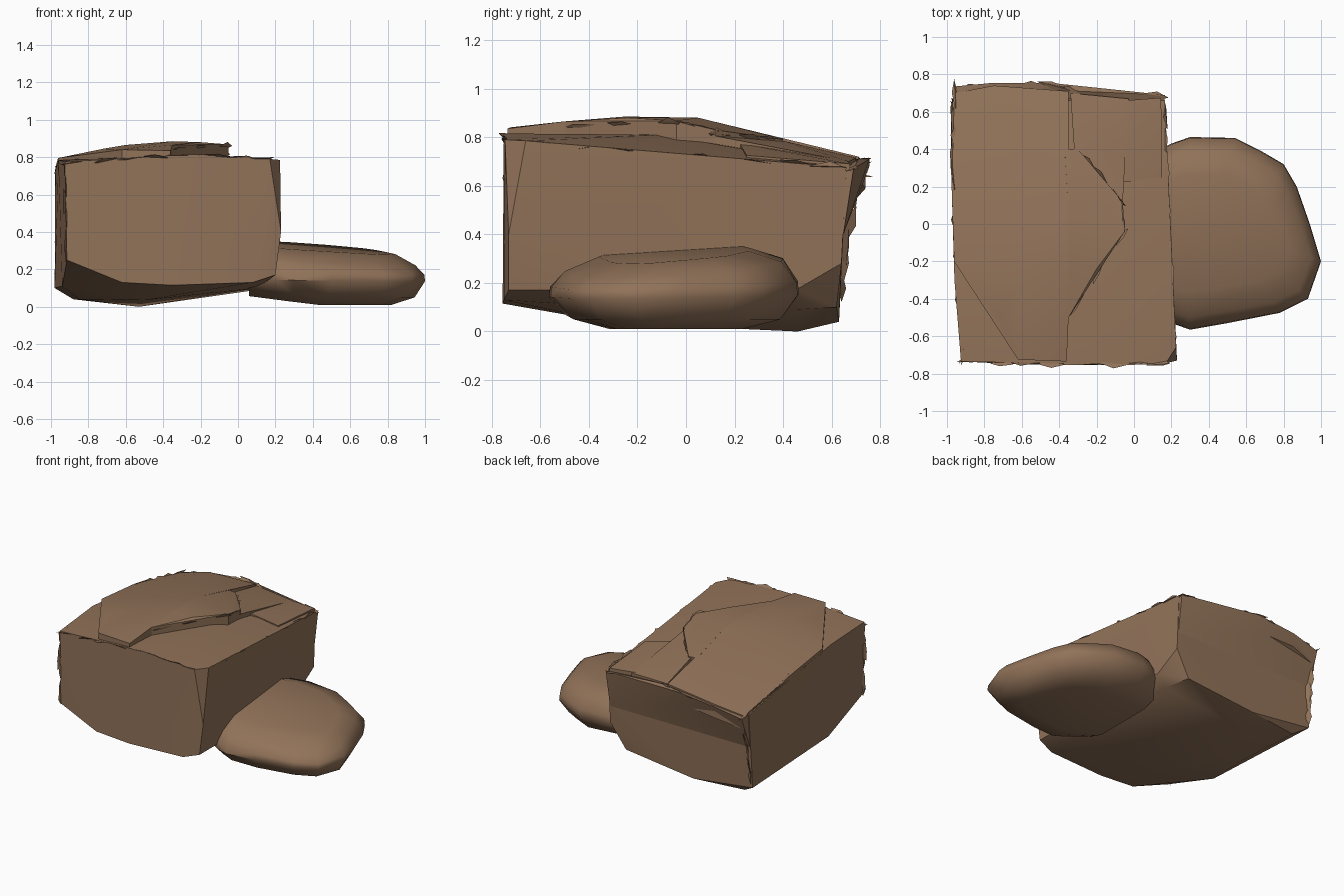
import bpy, bmesh, math, random
from mathutils import Vector

random.seed(4)
stone = bpy.data.materials.new("brown_stone")
stone.diffuse_color = (0.285, 0.17, 0.1, 1)


def finish(name, bm, angle):
    """Turn a bmesh into a shaded stone object."""
    bmesh.ops.recalc_face_normals(bm, faces=bm.faces)
    mesh = bpy.data.meshes.new(name)
    bm.to_mesh(mesh)
    bm.free()
    mesh.materials.append(stone)
    ob = bpy.data.objects.new(name, mesh)
    bpy.context.collection.objects.link(ob)
    bpy.ops.object.select_all(action='DESELECT')
    ob.select_set(True)
    bpy.context.view_layer.objects.active = ob
    bpy.ops.object.shade_smooth_by_angle(angle=math.radians(angle))
    return ob


def add_hull(bm, points):
    verts = [bm.verts.new(p) for p in points]
    bmesh.ops.convex_hull(bm, input=verts)
    loose = [v for v in verts if v.is_valid and not v.link_faces]
    bmesh.ops.delete(bm, geom=loose, context='VERTS')


def rock(name, points, angle=25):
    bm = bmesh.new()
    add_hull(bm, points)
    return finish(name, bm, angle)


def slab(name, rim, depth, crown=()):
    """Broken layer: a rim dropped straight down, with an optional raised crown."""
    return rock(name, list(rim) + list(crown) + [(x, y, z - depth) for x, y, z in rim])


# Large block: keeled underside, upright sides, top falling to the back
underside = [(-0.915, -0.735, 0.25), (-0.62, -0.75, 0.13), (-0.35, -0.755, 0.115),
             (0.08, -0.75, 0.13), (0.2, -0.73, 0.17), (-0.94, -0.3, 0.11),
             (-0.85, 0.1, 0.04), (-0.5, -0.3, 0.035), (-0.53, 0.46, 0.0),
             (0.1, -0.3, 0.1), (0.1, 0.45, 0.09), (0.05, 0.62, 0.1),
             (-0.5, 0.63, 0.04), (-0.88, 0.58, 0.04), (-0.98, 0.63, 0.1),
             (0.17, 0.45, 0.17), (0.165, 0.64, 0.28), (0.2, -0.3, 0.17)]
top = [(-0.925, -0.735, 0.775), (-0.25, -0.75, 0.815), (0.17, -0.745, 0.79),
       (0.225, -0.66, 0.785), (0.23, -0.73, 0.4), (0.18, 0.0, 0.725),
       (0.165, 0.66, 0.675), (-0.4, 0.66, 0.7), (-0.97, 0.66, 0.64),
       (-0.978, 0.3, 0.71), (-0.96, -0.3, 0.785), (-0.12, -0.1, 0.81)]
rock("large_block", underside + top)

# Overhanging lip along the top of the back face
lip = [(0.165, 0.69, 0.67), (-0.3, 0.71, 0.71), (-0.45, 0.755, 0.71),
       (-0.75, 0.755, 0.68), (-0.965, 0.735, 0.635)]
rock("back_lip", lip + [(x, 0.648, 0.4) for x in (0.16, -0.4, -0.97)]
     + [(x, 0.6, z) for x in (0.16, -0.4, -0.965) for z in (0.45, 0.64)])

# Raised layer on the left of the top, its broken tongue and the slope behind it
slab("raised_layer",
     [(-0.962, -0.2, 0.795), (-0.72, -0.5, 0.845), (-0.62, -0.725, 0.84),
      (-0.36, -0.735, 0.835), (-0.35, -0.5, 0.865), (-0.35, 0.71, 0.72),
      (-0.75, 0.74, 0.69), (-0.96, 0.7, 0.645), (-0.975, 0.2, 0.75)], 0.1,
     [(-0.35, -0.25, 0.885), (-0.35, 0.05, 0.88), (-0.35, 0.4, 0.795), (-0.6, -0.3, 0.865)])
slab("layer_tongue",
     [(-0.35, -0.5, 0.865), (-0.2, -0.24, 0.88), (-0.05, -0.04, 0.868), (-0.06, 0.12, 0.83),
      (-0.3, 0.4, 0.79), (-0.37, 0.4, 0.795)], 0.12,
     [(-0.35, -0.25, 0.885), (-0.35, 0.05, 0.88)])
slab("back_slope", [(-0.32, 0.4, 0.785), (-0.34, 0.7, 0.715), (-0.03, 0.67, 0.7),
                    (-0.05, 0.36, 0.76), (-0.06, 0.12, 0.805)], 0.1)
slab("back_ledge", [(-0.05, 0.66, 0.705), (0.145, 0.675, 0.69),
                    (0.15, 0.25, 0.725), (-0.08, 0.22, 0.775)], 0.1)

# Low side stone: rings of one outline, narrowing to a rounded top and bottom
outline = [(0.06, 0.36), (0.2, 0.43), (0.3, 0.465), (0.54, 0.46), (0.68, 0.39),
           (0.8, 0.32), (0.87, 0.2), (0.94, 0.0), (1.0, -0.2), (0.93, -0.4),
           (0.78, -0.475), (0.5, -0.53), (0.3, -0.565), (0.2, -0.53), (0.06, -0.44)]
points = []
for scale, z, tilt in [(0.55, 0.01, 0), (0.86, 0.05, 0), (1, 0.15, 0.2),
                       (0.99, 0.2, 0.4), (0.87, 0.285, 1), (0.6, 0.335, 1)]:
    for x, y in outline:
        px = x if x < 0.2 else 0.2 + (x - 0.2) * (1 + scale) / 2
        py = -0.05 + (y + 0.05) * scale
        rise = 0.13 * max(0, 0.42 - px) if tilt == 0 else 0
        points.append((px, py, z + rise + tilt * (0.06 * py - 0.07 * (px - 0.2))))
rock("side_stone", points, 45)

# Chipped flakes along the broken edges
edges = [([(-0.92, -0.735, 0.25), (-0.925, -0.735, 0.77)], 6),
         ([(-0.92, -0.735, 0.77), (-0.25, -0.75, 0.81), (0.17, -0.745, 0.79)], 10),
         ([(0.225, -0.66, 0.78), (0.18, 0.0, 0.72), (0.165, 0.68, 0.68)], 8),
         ([(0.165, 0.685, 0.67), (-0.3, 0.7, 0.7), (-0.45, 0.745, 0.705),
           (-0.96, 0.73, 0.635)], 10),
         ([(-0.96, 0.72, 0.64), (-0.97, 0.25, 0.735), (-0.92, -0.73, 0.77)], 9),
         ([(-0.97, 0.64, 0.15), (-0.96, 0.7, 0.58)], 5),
         ([(-0.35, -0.5, 0.85), (-0.05, -0.04, 0.86), (-0.06, 0.12, 0.82), (-0.3, 0.4, 0.785)], 8)]
bm = bmesh.new()
for path, count in edges:
    for i in range(count):
        t = (i + random.uniform(0.3, 0.7)) / count * (len(path) - 1)
        k = int(t)
        a, b = Vector(path[k]), Vector(path[k + 1])
        mid = a.lerp(b, t - k)
        along = (b - a).normalized()
        half = random.uniform(0.05, 0.09)
        inward = (Vector((-0.38, 0, 0.45)) - mid).normalized()
        jit = lambda s: Vector([random.uniform(-s, s) for _ in range(3)])
        add_hull(bm, [mid + along * half + jit(0.012), mid - along * half + jit(0.012),
                      mid - inward * 0.016 + jit(0.01), mid + inward * 0.05 + jit(0.012)])
finish("edge_chips", bm, 25)
